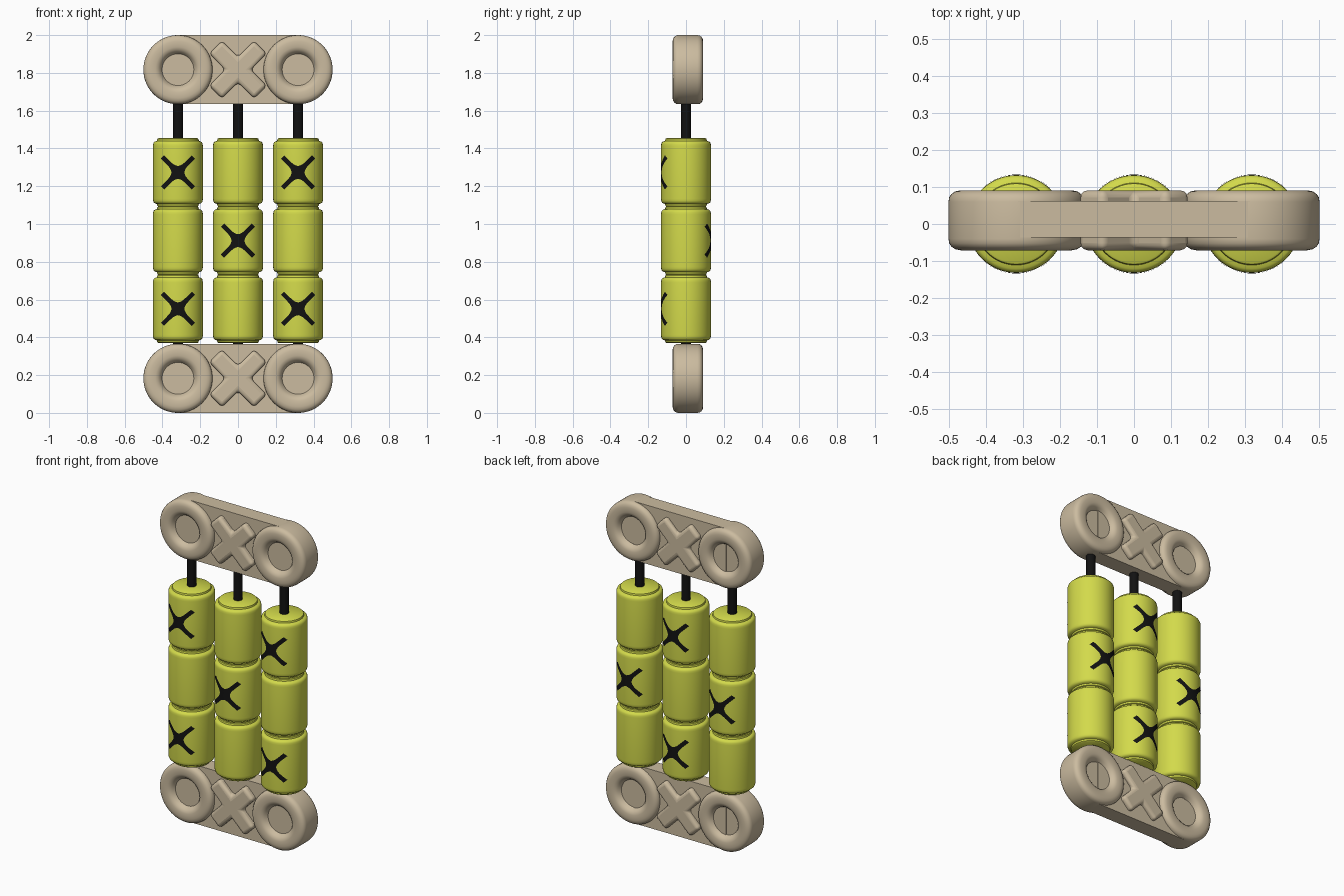
import bpy, bmesh, math
from mathutils import Vector, Matrix

if "Cube" in bpy.data.objects:
    bpy.data.objects.remove(bpy.data.objects["Cube"])


def material(name, rgb):
    m = bpy.data.materials.new(name)
    m.diffuse_color = (*rgb, 1)
    m.use_nodes = True
    m.node_tree.nodes["Principled BSDF"].inputs["Base Color"].default_value = m.diffuse_color
    return m


BEIGE = material("beige", (0.60, 0.50, 0.35))
LIME = material("yellow_green", (0.65, 0.70, 0.07))
BLACK = material("black", (0.006, 0.006, 0.006))
COLS = (-0.318, 0.0, 0.318)
BEAM_Y = 0.01


def finish(bm, name, mat, loc, fix=True):
    if fix:
        bmesh.ops.recalc_face_normals(bm, faces=bm.faces)
    me = bpy.data.meshes.new(name)
    bm.to_mesh(me)
    bm.free()
    ob = bpy.data.objects.new(name, me)
    ob.location = loc
    bpy.context.collection.objects.link(ob)
    me.materials.append(mat)
    bpy.ops.object.select_all(action='DESELECT')
    bpy.context.view_layer.objects.active = ob
    ob.select_set(True)
    bpy.ops.object.shade_smooth_by_angle(angle=math.radians(40))
    return ob


def lathe(name, profile, mat, loc, along_y=False, steps=64):
    """Revolve (radius, height) points about z, or about y."""
    bm = bmesh.new()
    vs = [bm.verts.new((r, 0, h)) for r, h in profile]
    es = [bm.edges.new(p) for p in zip(vs, vs[1:])]
    bmesh.ops.spin(bm, geom=vs + es, axis=(0, 0, 1), cent=(0, 0, 0),
                   angle=math.tau, steps=steps)
    bmesh.ops.remove_doubles(bm, verts=bm.verts, dist=1e-5)
    if along_y:
        bmesh.ops.rotate(bm, verts=bm.verts, matrix=Matrix.Rotation(math.pi / 2, 3, 'X'))
    return finish(bm, name, mat, loc)


def mirrored(half):
    return half + [(r, -h) for r, h in reversed(half)]


# End beams: flat plate, two raised rings, raised cross
RING = mirrored([(0, 0.049), (0.084, 0.049), (0.088, 0.056), (0.096, 0.068), (0.106, 0.076),
                 (0.120, 0.081), (0.150, 0.081), (0.165, 0.078), (0.175, 0.071),
                 (0.181, 0.062), (0.183, 0.050)])
L, W = 0.168, 0.048
CROSS = [(W, W), (W, L), (-W, L), (-W, W), (-L, W), (-L, -W),
         (-W, -W), (-W, -L), (W, -L), (W, -W), (L, -W), (L, W)]
for label, z in (("bottom", 0.183), ("top", 1.817)):
    bm = bmesh.new()
    bmesh.ops.create_cube(bm, size=1)
    bmesh.ops.scale(bm, vec=(0.636, 0.098, 0.365), verts=bm.verts)
    finish(bm, label + "_beam_plate", BEIGE, (0, BEAM_Y + 0.003, z))
    for x in (COLS[0], COLS[2]):
        lathe(label + "_beam_ring", RING, BEIGE, (x, BEAM_Y, z), along_y=True)
    bm = bmesh.new()
    face = bm.faces.new([bm.verts.new((x, -0.081, y)) for x, y in CROSS])
    ext = bmesh.ops.extrude_face_region(bm, geom=[face])["geom"]
    bmesh.ops.translate(bm, vec=(0, 0.162, 0),
                        verts=[g for g in ext if isinstance(g, bmesh.types.BMVert)])
    bmesh.ops.rotate(bm, verts=bm.verts, matrix=Matrix.Rotation(math.pi / 4, 3, 'Y'))
    ob = finish(bm, label + "_beam_cross", BEIGE, (0, BEAM_Y, z))
    bev = ob.modifiers.new("round", 'BEVEL')
    bev.width, bev.segments = 0.02, 4
    ob.modifiers.move(len(ob.modifiers) - 1, 0)

# Rods
for x in COLS:
    lathe("rod", [(0, 0.30), (0.026, 0.30), (0.026, 1.70), (0, 1.70)], BLACK, (x, 0, 0), steps=32)


def cross_mark(loc, side):
    """Painted cross wrapped on the barrel; arms swell toward the middle."""
    bm = bmesh.new()
    n, reach, rad = 20, 0.116, 0.1335
    for slope in (1, -1):
        d, p = Vector((1, slope)).normalized(), Vector((-slope, 1)).normalized()
        rows = []
        for i in range(n + 1):
            t = -reach + 2 * reach * i / n
            w = 0.012 + 0.022 * math.exp(-(t / 0.03) ** 2)
            row = []
            for k in (-1, 0, 1):
                q = d * t + p * (w * k)
                y = -math.sqrt(rad ** 2 - q.x ** 2)
                row.append(bm.verts.new((q.x * side, y * side, q.y)))
            rows.append(row)
        for a, b in zip(rows, rows[1:]):
            for k in (0, 1):
                f = bm.faces.new((a[k], b[k], b[k + 1], a[k + 1]))
                f.normal_update()
                if f.normal.y * side > 0:
                    f.normal_flip()
    finish(bm, "cross_mark", BLACK, loc, fix=False)


# Barrels: three per rod, crosses alternate between front and back
H = 0.181
BARREL = mirrored([(0, H), (0.104, H), (0.109, H - 0.004), (0.111, H - 0.014),
                   (0.121, H - 0.017), (0.128, H - 0.022), (0.131, H - 0.031),
                   (0.132, H - 0.042)])
for c, x in enumerate(COLS):
    for r in range(3):
        loc = (x, 0, 0.551 + r * 0.361)
        lathe("barrel", BARREL, LIME, loc)
        cross_mark(loc, 1 if (c + r) % 2 == 0 else -1)
